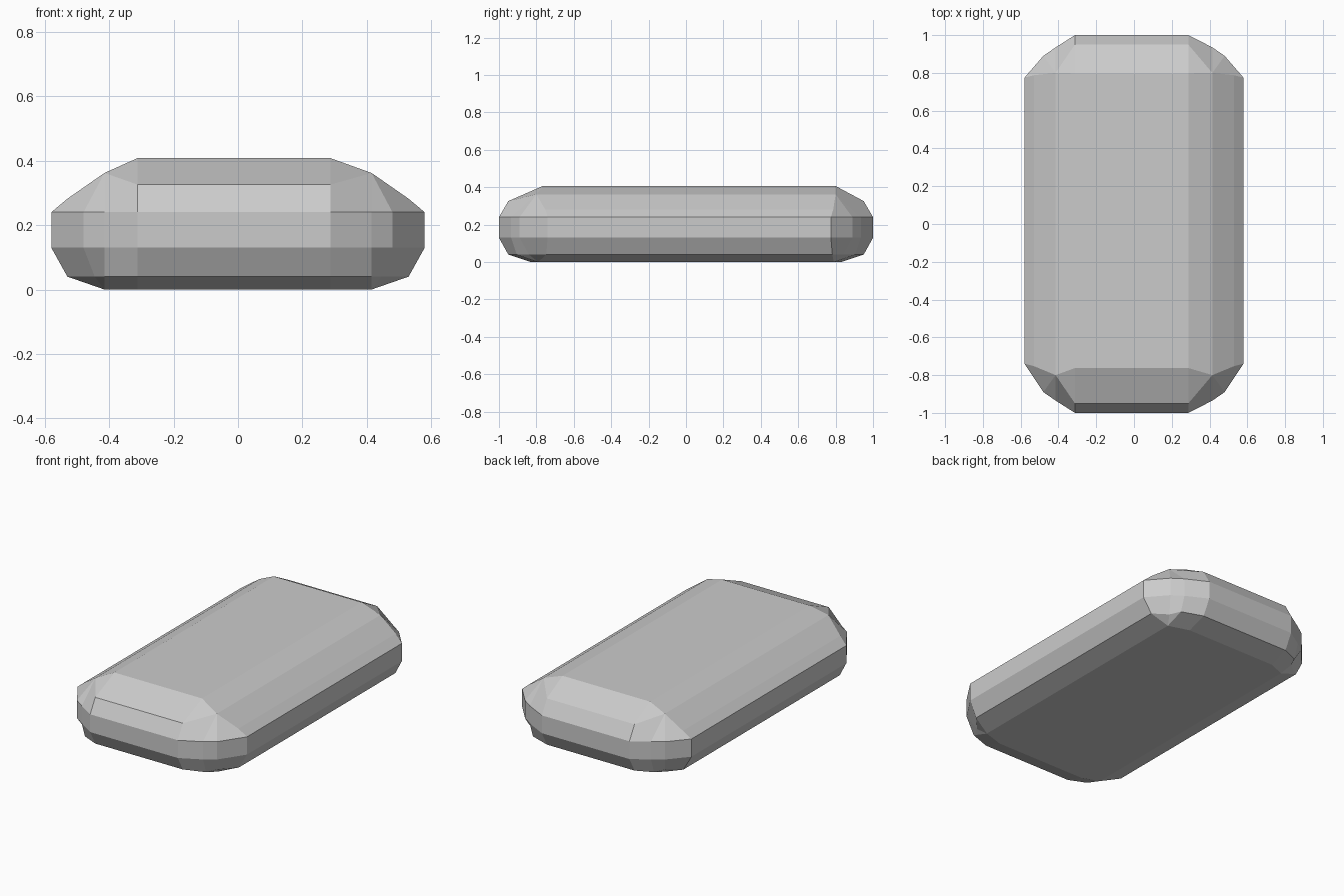
import bpy, bmesh

if "Cube" in bpy.data.objects:
    bpy.data.objects.remove(bpy.data.objects["Cube"])

# One corner of each level, from the end edge (A) round to the long side (D)
A, M, K = (.30, .78, .408), (.415, .80, .362), (.415, .79, 0)
LEVELS = [
    [(.30, .83, 0), K, K, K],
    [(.30, .95, .04), (.415, .905, .04), (.445, .84, .04), (.53, .765, .04)],
    [(.30, 1.0, .13), (.415, .935, .13), (.48, .89, .13), (.58, .757, .13)],
    [(.30, 1.0, .24), (.415, .935, .24), (.48, .89, .24), (.58, .757, .24)],
    [(.30, .95, .326), M, M, (.53, .77, .282)],
    [A, A, M, M],
    [A, A, A, A],
]


def place(p, sx, sy):
    # The crown and the long side edges sit slightly off centre
    x, y, z = p[0] * sx, p[1] * sy, p[2]
    if p[0] < .31:
        x -= .0125
    if p[1] < .785:
        y += .0175
    return (round(x, 4), round(y, 4), z)


def full_ring(corner):
    ring = []
    for sx, sy, rev in ((1, 1, True), (-1, 1, False), (-1, -1, True), (1, -1, False)):
        pts = corner[::-1] if rev else corner
        ring += [place(p, sx, sy) for p in pts]
    return ring


bm = bmesh.new()
cache = {}


def add_face(points):
    unique = list(dict.fromkeys(points))
    if len(unique) < 3:
        return
    for p in unique:
        if p not in cache:
            cache[p] = bm.verts.new(p)
    bm.faces.new([cache[p] for p in unique])


# Skin between levels, then close bottom and top
rings = [full_ring(c) for c in LEVELS]
for low, high in zip(rings, rings[1:]):
    n = len(low)
    for i in range(n):
        j = (i + 1) % n
        add_face([low[i], low[j], high[j], high[i]])
add_face(rings[0][::-1])
add_face(rings[-1])
bmesh.ops.recalc_face_normals(bm, faces=bm.faces)

mesh = bpy.data.meshes.new("rounded_bar")
bm.to_mesh(mesh)
bm.free()
bar = bpy.data.objects.new("rounded_bar", mesh)
bpy.context.collection.objects.link(bar)
